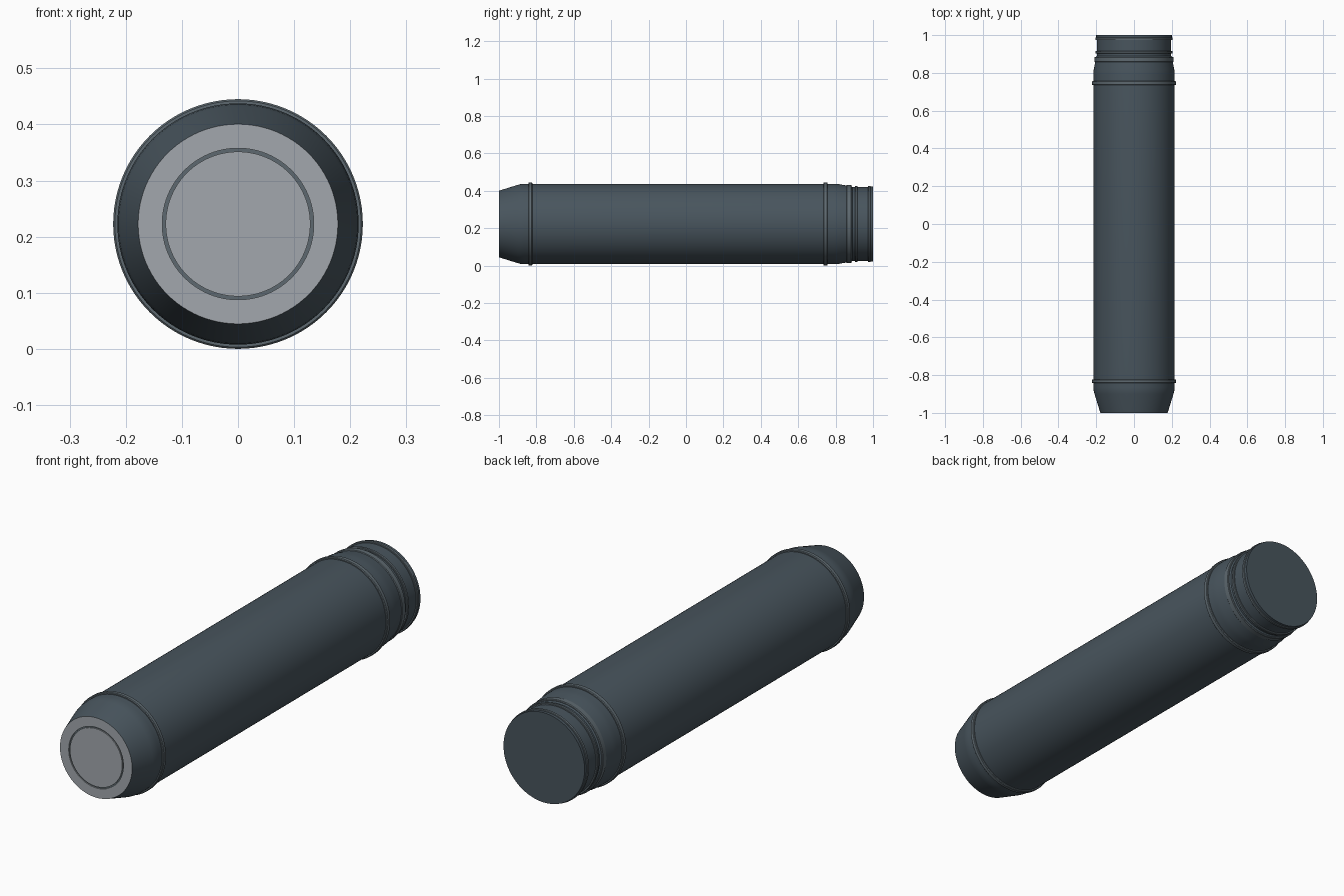
import bpy, bmesh, math

if "Cube" in bpy.data.objects:
    bpy.data.objects.remove(bpy.data.objects["Cube"])

SEG = 96
R_MAX = 0.2225  # widest trim radius, also the height of the axis


def material(name, rgb):
    m = bpy.data.materials.new(name)
    m.diffuse_color = (*rgb, 1)
    m.use_nodes = True
    m.node_tree.nodes["Principled BSDF"].inputs["Base Color"].default_value = m.diffuse_color
    return m


DARK = material("dark_casing", (0.065, 0.09, 0.11))
TRIM = material("trim_metal", (0.11, 0.14, 0.16))
PALE = material("pale_face", (0.36, 0.39, 0.42))


def lathe(name, profile, mat, closed=False):
    """Revolve (y, radius) points around the long axis; radius 0 makes a pole."""
    bm = bmesh.new()
    rings = []
    for y, r in profile:
        if r == 0:
            rings.append([bm.verts.new((0, y, R_MAX))] * SEG)
        else:
            rings.append([bm.verts.new((r * math.cos(a), y, R_MAX + r * math.sin(a)))
                          for a in (2 * math.pi * i / SEG for i in range(SEG))])
    pairs = list(zip(rings, rings[1:]))
    if closed:
        pairs.append((rings[-1], rings[0]))
    for a, b in pairs:
        for i in range(SEG):
            j = (i + 1) % SEG
            bm.faces.new(list(dict.fromkeys((a[i], a[j], b[j], b[i]))))
    bmesh.ops.recalc_face_normals(bm, faces=bm.faces)
    mesh = bpy.data.meshes.new(name)
    bm.to_mesh(mesh)
    bm.free()
    mesh.materials.append(mat)
    obj = bpy.data.objects.new(name, mesh)
    bpy.context.collection.objects.link(obj)
    bpy.context.view_layer.objects.active = obj
    obj.select_set(True)
    bpy.ops.object.shade_smooth_by_angle(angle=math.radians(30))
    obj.select_set(False)
    return obj


def band(name, y0, y1, r_in, r_out, bevel=0.003):
    """Raised ring with softened outer edges."""
    lathe(name, [(y0, r_in), (y0, r_out - bevel), (y0 + bevel, r_out),
                 (y1 - bevel, r_out), (y1, r_out - bevel), (y1, r_in)], TRIM, closed=True)


# Main casing: tapered nose, long barrel, shoulder, neck and closed back
lathe("casing", [(-1, 0.178), (-0.90, 0.209), (-0.885, 0.213), (-0.865, 0.215),
                 (0.79, 0.215), (0.815, 0.2135), (0.85, 0.207), (0.885, 0.203),
                 (0.89, 0.197), (0.985, 0.197), (0.987, 0.2), (1, 0.2), (1, 0)], DARK)

# Pale front face, split by a shallow groove
lathe("front_face_rim", [(-1, 0.178), (-1, 0.135), (-0.995, 0.135)], PALE)
lathe("front_groove", [(-0.995, 0.135), (-0.995, 0.129)], TRIM)
lathe("front_face_disc", [(-0.995, 0.129), (-1, 0.129), (-1, 0)], PALE)

# Trim rings along the barrel and neck
band("front_barrel_ring", -0.842, -0.822, 0.21, R_MAX)
band("rear_barrel_ring", 0.735, 0.757, 0.21, R_MAX)
band("shoulder_ring", 0.857, 0.885, 0.196, 0.209)
band("neck_ring_inner", 0.903, 0.916, 0.192, 0.204, 0.002)
band("neck_ring_outer", 0.973, 0.987, 0.192, 0.204, 0.002)
